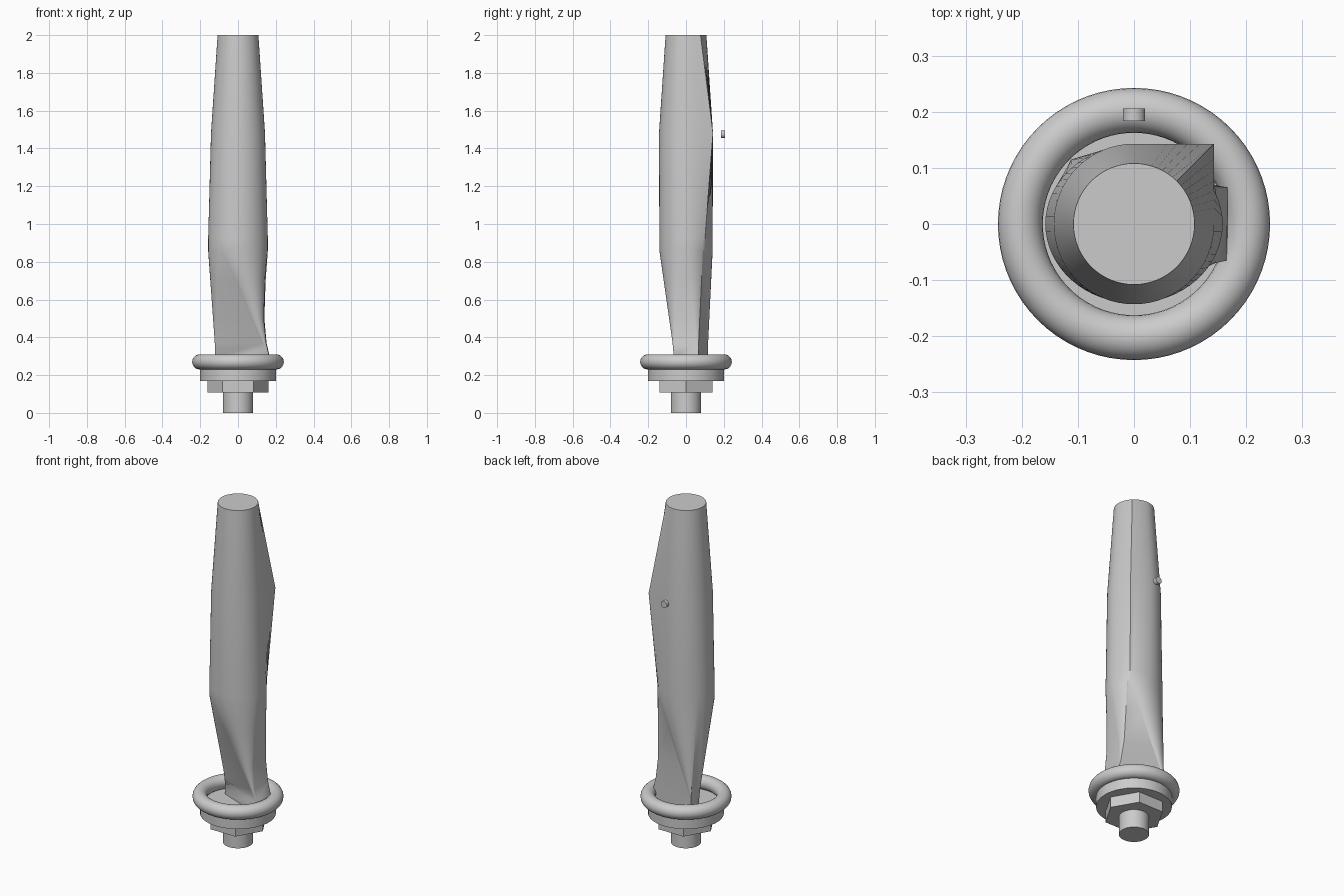
import bpy, bmesh, math
from mathutils import Vector

if "Cube" in bpy.data.objects:
    bpy.data.objects.remove(bpy.data.objects["Cube"])

grey = bpy.data.materials.new("plain grey")
grey.use_nodes = True
colour = (0.6, 0.6, 0.6, 1)
grey.diffuse_color = colour
grey.node_tree.nodes["Principled BSDF"].inputs["Base Color"].default_value = colour


def finish(name):
    ob = bpy.context.object
    ob.name = name
    ob.data.materials.append(grey)
    bpy.ops.object.shade_smooth_by_angle(angle=math.radians(25))
    return ob


def cylinder(name, radius, low, high, sides=64, turn=0):
    bpy.ops.mesh.primitive_cylinder_add(vertices=sides, radius=radius, depth=high - low,
                                        location=(0, 0, (low + high) / 2), rotation=(0, 0, turn))
    return finish(name)


# Threaded end, nut, collar and rounded ring
cylinder("shaft", 0.08, 0, 0.12)
cylinder("hex_nut", 0.162, 0.107, 0.17, sides=6, turn=math.radians(90))
cylinder("collar", 0.202, 0.17, 0.232)
bpy.ops.mesh.primitive_torus_add(major_radius=0.2025, minor_radius=0.04, major_segments=72,
                                 minor_segments=24, location=(0, 0, 0.27))
finish("ring")

# Small floating peg behind the grip
bpy.ops.mesh.primitive_cylinder_add(vertices=24, radius=0.02, depth=0.022,
                                    location=(0, 0.195, 1.475), rotation=(math.pi / 2, 0, 0))
finish("peg")

# Grip sections share one point count so they can be joined row by row
N = 64


def ellipse(rx, ry):
    return [Vector((rx * math.cos(a), ry * math.sin(a)))
            for a in (math.tau * i / N for i in range(N))]


def teardrop(r):
    """Circle whose back left quarter runs out to a square corner."""
    pts = ellipse(r, r)
    for i in range(N // 4 + 1):
        pts[i] = pts[i] * r / max(pts[i])
    return pts


def wedge():
    """Four corners, each gathering a fan of neighbouring points."""
    pts = []
    for i in range(N):
        angle = 360 * i / N
        if angle < 45:
            pts.append(Vector((0.167, 0.065)))
        elif angle < 150:
            pts.append(Vector((-0.112, 0.115)))
        elif angle < 228:
            pts.append(Vector((-0.12, 0.05)))
        elif angle < 345:
            pts.append(Vector((0.165, -0.065)))
        else:
            pts.append(Vector((0.167, 0.065)))
    return pts


def blend(a, b, t, squeeze=1):
    """Mix two sections, drawing in the +x side."""
    mixed = [p.lerp(q, t) for p, q in zip(a, b)]
    return [Vector((p.x * squeeze if p.x > 0 else p.x, p.y)) for p in mixed]


waist, foot = ellipse(0.158, 0.141), wedge()
rows = [(0.22, blend(foot, foot, 0, 1.03)), (0.3, foot),
        (0.37, blend(waist, foot, 0.92, 0.91)),
        (0.5, blend(waist, foot, 0.68, 0.85)),
        (0.7, blend(waist, foot, 0.3, 0.91)),
        (0.86, waist), (0.92, waist),
        (1.48, teardrop(0.143)), (2.0, ellipse(0.108, 0.108))]

bm = bmesh.new()
loops = [[bm.verts.new((p.x, p.y, z)) for p in pts] for z, pts in rows]
for low, high in zip(loops, loops[1:]):
    for i in range(N):
        j = (i + 1) % N
        bm.faces.new((low[i], low[j], high[j], high[i]))
bm.faces.new(loops[-1])
bmesh.ops.remove_doubles(bm, verts=bm.verts, dist=0.0005)
bmesh.ops.holes_fill(bm, edges=bm.edges, sides=0)
bmesh.ops.recalc_face_normals(bm, faces=bm.faces)
mesh = bpy.data.meshes.new("grip")
bm.to_mesh(mesh)
bm.free()
grip = bpy.data.objects.new("grip", mesh)
bpy.context.collection.objects.link(grip)
bpy.ops.object.select_all(action="DESELECT")
grip.select_set(True)
bpy.context.view_layer.objects.active = grip
finish("grip")
